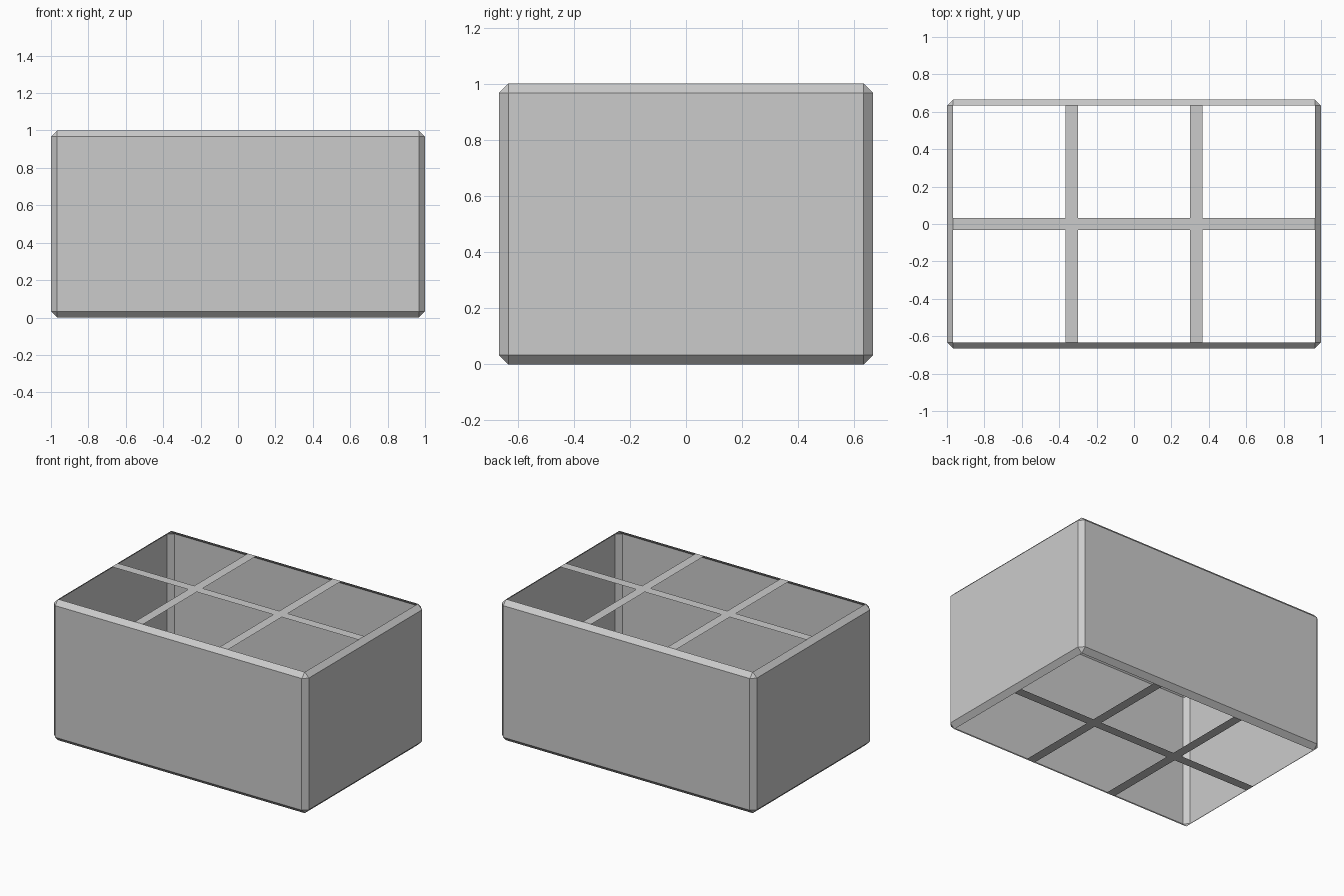
import bpy, bmesh
from mathutils import Vector

if "Cube" in bpy.data.objects:
    bpy.data.objects.remove(bpy.data.objects["Cube"])

SIZE = Vector((2.0, 4 / 3, 1.0))
C = 1 / 30          # chamfer size, also half the bar width

# Chamfered single-skin box standing on z = 0
bm = bmesh.new()
bmesh.ops.create_cube(bm, size=1.0)
for v in bm.verts:
    v.co = Vector((v.co.x * SIZE.x, v.co.y * SIZE.y, (v.co.z + 0.5) * SIZE.z))
bmesh.ops.bevel(bm, geom=bm.edges[:], offset=C, offset_type='OFFSET',
                segments=1, profile=0.5, affect='EDGES')


def caps():
    """Flat faces on the top and bottom."""
    bm.normal_update()
    return [f for f in bm.faces if abs(f.normal.z) > 0.99]


# Slice top and bottom along both sides of each bar
def slice_caps(axis, pos):
    faces = caps()
    geom = list({*faces, *(e for f in faces for e in f.edges),
                 *(v for f in faces for v in f.verts)})
    co, no = Vector(), Vector()
    co[axis], no[axis] = pos, 1.0
    bmesh.ops.bisect_plane(bm, geom=geom, plane_co=co, plane_no=no, dist=1e-5)


for axis, centres in ((0, (-1 / 3, 1 / 3)), (1, (0.0,))):
    for c in centres:
        for side in (-C, C):
            slice_caps(axis, c + side)

# Open the six cells on each side, leaving the crossing bars
cells = [f for f in caps() if f.calc_area() > 0.2]
bmesh.ops.delete(bm, geom=cells, context='FACES')

mesh = bpy.data.meshes.new("divided_crate")
bm.to_mesh(mesh)
bm.free()
bpy.context.collection.objects.link(bpy.data.objects.new("divided_crate", mesh))
